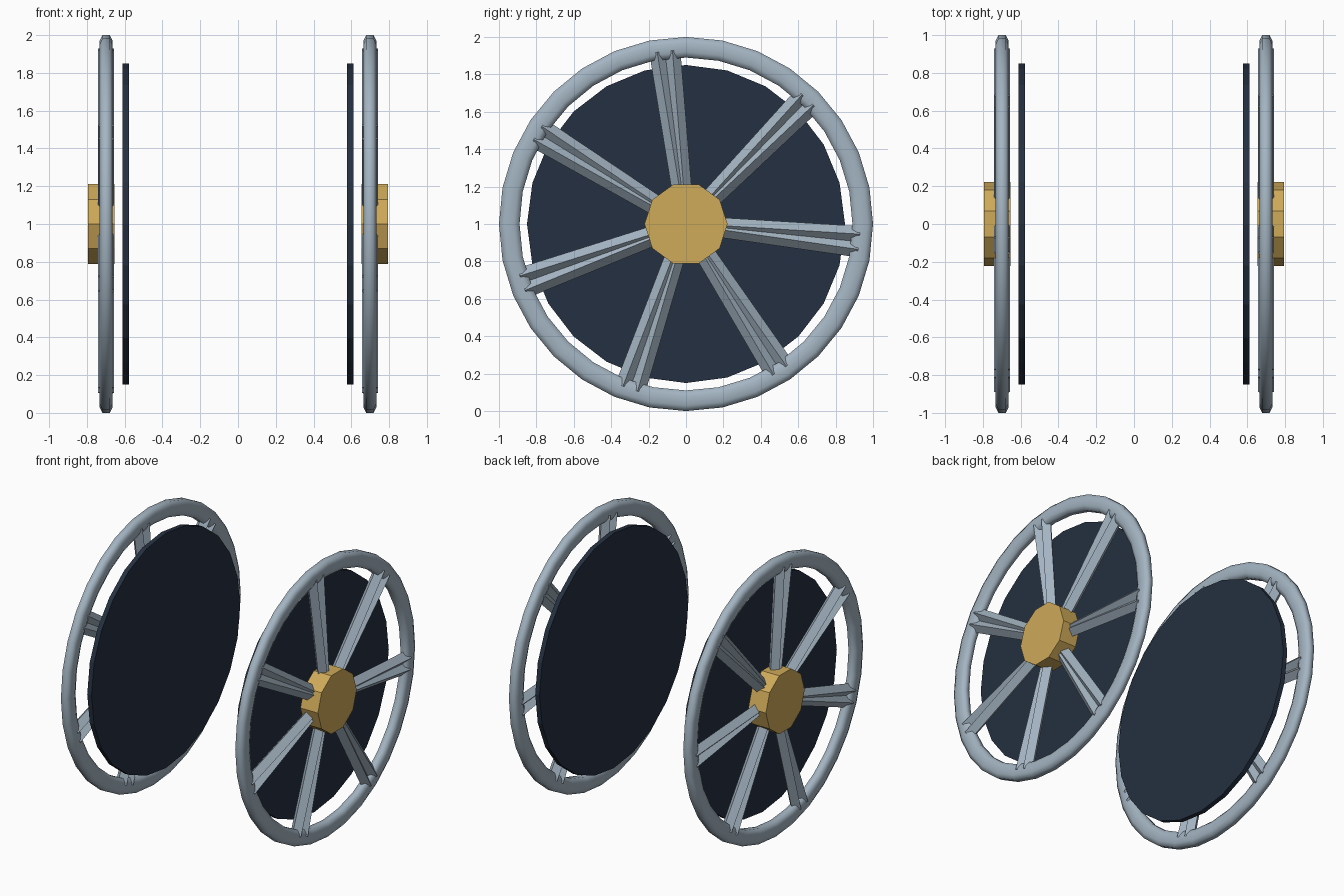
import bpy, bmesh
from math import cos, sin, pi, radians

cube = bpy.data.objects.get("Cube")
if cube:
    bpy.data.objects.remove(cube)


def material(name, rgb):
    m = bpy.data.materials.new(name)
    m.use_nodes = True
    m.diffuse_color = (*rgb, 1)
    m.node_tree.nodes["Principled BSDF"].inputs["Base Color"].default_value = (*rgb, 1)
    return m


STEEL = material("blue_grey_steel", (0.37, 0.46, 0.54))
GOLD = material("warm_gold", (0.62, 0.40, 0.10))
NAVY = material("dark_navy", (0.018, 0.030, 0.052))
MID = 0.698  # distance of the wheel plane from the middle


def point(side, u, r, t, angle):
    """Offset u along the axle, r outward and t sideways at a given angle."""
    return (side * u,
            r * cos(angle) - t * sin(angle),
            1 + r * sin(angle) + t * cos(angle))


def loft(bm, rings, closed=False):
    """Skin equal rings of points; cap the ends unless closed."""
    loops = [[bm.verts.new(p) for p in ring] for ring in rings]
    pairs = list(zip(loops, loops[1:]))
    if closed:
        pairs.append((loops[-1], loops[0]))
    else:
        bm.faces.new(loops[0])
        bm.faces.new(loops[-1])
    n = len(loops[0])
    for a, b in pairs:
        for i in range(n):
            j = (i + 1) % n
            bm.faces.new((a[i], a[j], b[j], b[i]))


def finish(bm, name, mat, smooth=False):
    bmesh.ops.recalc_face_normals(bm, faces=bm.faces[:])
    for f in bm.faces:
        f.smooth = smooth
    mesh = bpy.data.meshes.new(name)
    bm.to_mesh(mesh)
    bm.free()
    mesh.materials.append(mat)
    ob = bpy.data.objects.new(name, mesh)
    bpy.context.collection.objects.link(ob)
    return ob


def drum(name, side, u0, u1, r, sides, mat):
    """Flat sided cylinder along the axle."""
    bm = bmesh.new()
    loft(bm, [[point(side, u, r, 0, 2 * pi * i / sides) for i in range(sides)]
              for u in (u0, u1)])
    finish(bm, name, mat)


def rim(name, side):
    """Rounded, slightly flattened ring."""
    half = [(0.034, 0.025), (0.02, 0.055)]
    quad = half + [(-u, r) for u, r in reversed(half)]
    profile = quad + [(-u, -r) for u, r in quad]
    bm = bmesh.new()
    steps = 32
    loft(bm, [[point(side, MID + u, 0.945 + r, 0, 2 * pi * k / steps)
               for u, r in profile] for k in range(steps)], closed=True)
    finish(bm, name, STEEL, smooth=True)


def spoke(name, side, angle):
    """Two diamond bars that spread apart toward the rim."""
    d = 0.0425
    diamond = [(d, 0), (0, d), (-d, 0), (0, -d)]
    bm = bmesh.new()
    for lean in (-1, 1):
        loft(bm, [[point(side, MID + u, r, lean * spread + t, angle)
                   for u, t in diamond]
                  for r, spread in ((0.19, 0.011), (0.93, 0.041))])
    finish(bm, name, STEEL)


for label, side in (("left", 1), ("right", -1)):
    rim(label + "_rim", side)
    drum(label + "_hub", side, 0.655, 0.795, 0.222, 10, GOLD)
    drum(label + "_disc", side, 0.578, 0.612, 0.85, 24, NAVY)
    for k in range(7):
        spoke(f"{label}_spoke_{k + 1}", side, radians(97) + 2 * pi * k / 7)
